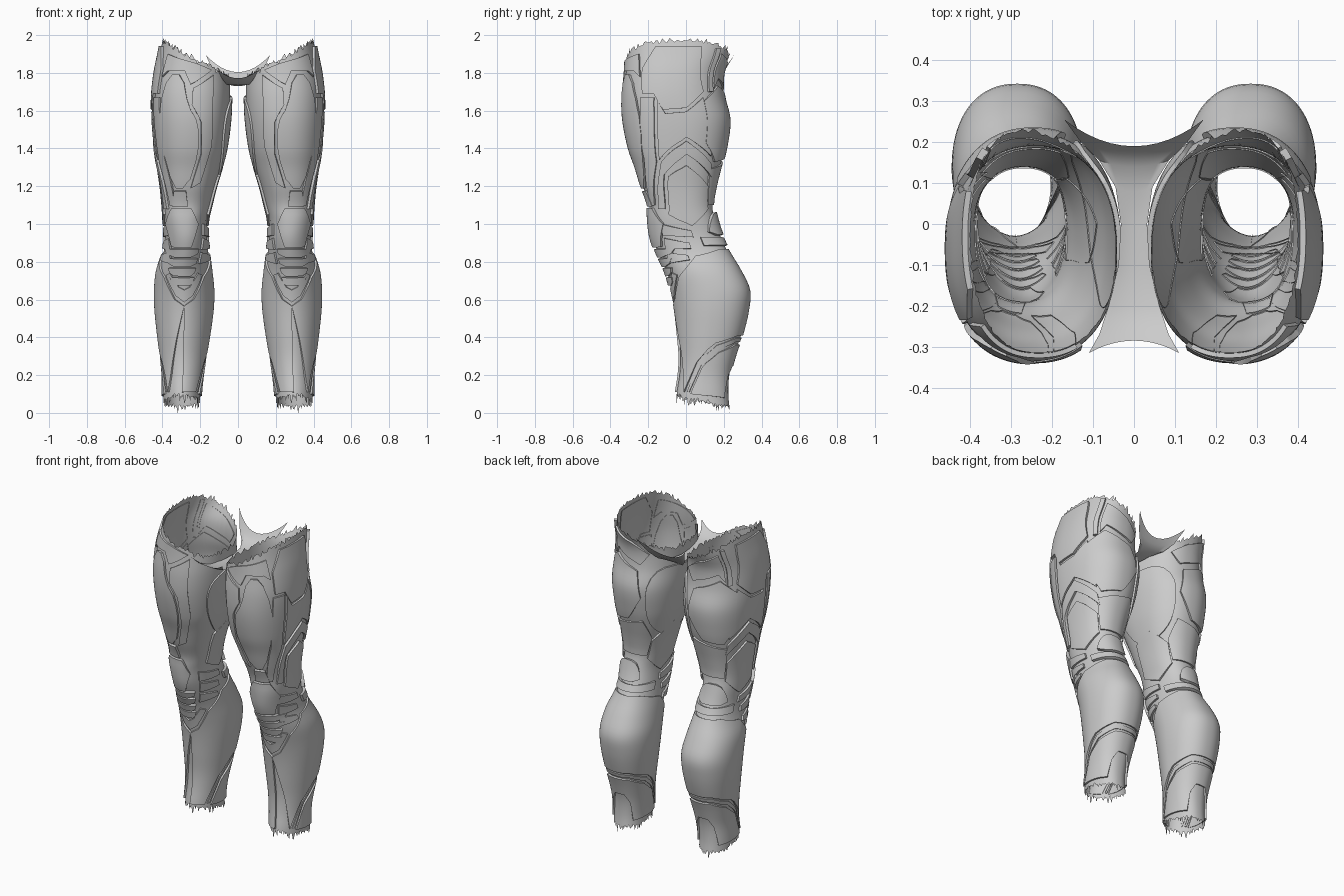
import bpy, bmesh, random
from math import sin, cos, pi, radians, copysign
from mathutils import Vector
from functools import lru_cache

if "Cube" in bpy.data.objects:
    bpy.data.objects.remove(bpy.data.objects["Cube"])
random.seed(4)

# leg silhouette: z, inner x, outer x, front y, back y
LEG = [(0, .195, .40, -.06, .24), (.1, .195, .40, -.055, .23), (.2, .185, .40, -.04, .235),
       (.3, .17, .41, -.035, .26), (.42, .15, .425, -.045, .30), (.55, .133, .438, -.06, .33),
       (.65, .13, .44, -.08, .335), (.75, .14, .43, -.11, .29), (.85, .152, .40, -.155, .23),
       (.93, .158, .39, -.183, .19), (1.02, .158, .395, -.195, .16), (1.1, .14, .40, -.2, .145),
       (1.2, .115, .41, -.235, .16), (1.3, .085, .425, -.265, .185), (1.4, .06, .44, -.3, .21),
       (1.55, .04, .453, -.33, .228), (1.68, .035, .453, -.335, .2), (1.8, .04, .44, -.325, .2),
       (1.9, .05, .42, -.32, .24), (2.0, .06, .40, -.315, .27)]


@lru_cache(None)
def section(z):
    z = min(max(z, 0), 1.9999)
    i = max(k for k in range(len(LEG) - 1) if LEG[k][0] <= z)
    a, b = LEG[i], LEG[i + 1]
    p, q = LEG[max(i - 1, 0)], LEG[min(i + 2, len(LEG) - 1)]
    d = b[0] - a[0]
    u = (z - a[0]) / d
    out = []
    for k in range(1, 5):
        ma = (b[k] - p[k]) / (b[0] - p[0]) * d
        mb = (q[k] - a[k]) / (q[0] - a[0]) * d
        out.append((2*u**3 - 3*u*u + 1) * a[k] + (u**3 - 2*u*u + u) * ma
                   + (3*u*u - 2*u**3) * b[k] + (u**3 - u*u) * mb)
    return out


def pos(t, z):
    xi, xo, yf, yb = section(round(z, 5))
    c, s = cos(t), sin(t)
    p = .88
    if s < 0:  # shins are narrower towards the front
        p += .2 * min(max((1.05 - z) / .2, 0), 1)
    return Vector(((xi + xo) / 2 + (xo - xi) / 2 * copysign(abs(c) ** p, c),
                   (yf + yb) / 2 + (yb - yf) / 2 * copysign(abs(s) ** p, s), z))


def surf(t, z, off):
    n = (pos(t + .03, z) - pos(t - .03, z)).cross(pos(t, z + .005) - pos(t, z - .005))
    return pos(t, z) + n.normalized() * off


VIEWS = {'f': (-180, 0), 'b': (0, 180), 'r': (-90, 173 - 83), 'l': (90, 270)}


def angle(view, h, z):
    """Angle round the leg of a point read off the front, back, right or left (inner) view."""
    if view == 'a':
        return radians(h)
    lo, hi = VIEWS[view]
    axis = 0 if view in 'fb' else 1
    return min((radians(lo + (hi - lo) * k / 240) for k in range(241)),
               key=lambda t: abs(pos(t, z)[axis] - h))


def finish(name, bm, mirror=True):
    me = bpy.data.meshes.new(name)
    bm.to_mesh(me)
    bm.free()
    ob = bpy.data.objects.new(name, me)
    bpy.context.collection.objects.link(ob)
    bpy.ops.object.select_all(action='DESELECT')
    ob.select_set(True)
    bpy.context.view_layer.objects.active = ob
    bpy.ops.object.shade_smooth_by_angle(angle=radians(35))
    if mirror:
        ob.modifiers.new("Mirror", 'MIRROR').use_mirror_merge = False
    return ob


def plate(name, view, pts, h=.005, rounds=0):
    """Raised armour plate: outline wrapped onto the leg, with a rim going down to it."""
    pts = [(angle(view, a, z), z) for a, z in pts]
    for _ in range(rounds):
        pts = [(a[0] * w + b[0] * (1 - w), a[1] * w + b[1] * (1 - w))
               for a, b in zip(pts, pts[1:] + pts[:1]) for w in (.75, .25)]
    bm = bmesh.new()
    bm.faces.new([bm.verts.new((t, z, 0)) for t, z in pts])
    for axis, step in ((0, pi / 60), (1, .025)):
        vals = [p[axis] for p in pts]
        for k in range(int(min(vals) // step) + 1, int(max(vals) // step) + 1):
            co = Vector((0, 0, 0))
            no = Vector((0, 0, 0))
            co[axis], no[axis] = k * step, 1
            bmesh.ops.bisect_plane(bm, geom=bm.verts[:] + bm.edges[:] + bm.faces[:],
                                   dist=1e-5, plane_co=co, plane_no=no)
    rim = bmesh.ops.extrude_edge_only(bm, edges=[e for e in bm.edges if e.is_boundary])
    for v in rim['geom']:
        if isinstance(v, bmesh.types.BMVert):
            v.co.z = -1
    bmesh.ops.recalc_face_normals(bm, faces=bm.faces)
    if sum(f.normal.z * f.calc_area() for f in bm.faces) < 0:
        bmesh.ops.reverse_faces(bm, faces=bm.faces)
    for v in bm.verts:
        v.co = surf(v.co.x, v.co.y, h if v.co.z > -.5 else -.009)
    return finish(name, bm)


# torn, hollow under-suit of each leg
bm = bmesh.new()
N, M = 144, 90
cols = []
for i in range(N):
    t = 2 * pi * i / N
    top = 1.758 + .5 * pos(t, 1.85).x + random.uniform(-.014, .018)
    low = .09 - .2 * (pos(t, .1).y + .05) + random.choice((0, .015, -.015, -.04)) * random.random()
    cols.append([bm.verts.new(surf(t, low + (top - low) * (k / M), -.006)) for k in range(M + 1)])
for i in range(N):
    a, b = cols[i], cols[(i + 1) % N]
    for k in range(M):
        bm.faces.new((a[k], b[k], b[k + 1], a[k + 1]))
finish("leg_suit", bm)

# crotch saddle: y, z on the centre line, half width, y, z on the edge
bm = bmesh.new()
rows = []
for y, z, w, ye, ze in [(-.285, 1.77, .11, -.315, 1.815), (-.25, 1.75, .085, -.27, 1.77),
                        (-.2, 1.735, .062, -.2, 1.74), (-.1, 1.73, .038, -.1, 1.735),
                        (0, 1.73, .032, 0, 1.735), (.08, 1.735, .045, .09, 1.74),
                        (.14, 1.75, .085, .155, 1.755), (.17, 1.77, .13, .2, 1.80),
                        (.19, 1.80, .17, .255, 1.89)]:
    j = random.uniform(-.006, .006)
    rows.append([bm.verts.new((w * u, y + (ye - y) * u * u, z + j * (w > .1) + (ze - z) * u * u))
                 for u in [k / 6 for k in range(-6, 7)]])
for a, b in zip(rows, rows[1:]):
    for k in range(12):
        bm.faces.new((a[k], a[k + 1], b[k + 1], b[k]))
finish("crotch_saddle", bm, False)

# thigh, front
plate("thigh_front_plate", 'f', [(.29, 1.79), (.36, 1.79), (.41, 1.62), (.40, 1.42), (.34, 1.19),
                                 (.27, 1.19), (.21, 1.38), (.21, 1.53), (.26, 1.62)], .008, 1)
plate("thigh_inner_strap", 'f', [(.13, 1.79), (.24, 1.72), (.245, 1.63), (.195, 1.54), (.195, 1.37),
                                 (.25, 1.19), (.2, 1.22), (.14, 1.42), (.14, 1.6)])
plate("hip_front_plate", 'f', [(.14, 1.815), (.25, 1.86), (.37, 1.9), (.40, 1.78), (.37, 1.81),
                               (.28, 1.81), (.25, 1.74)])
plate("knee_link", 'f', [(.275, 1.175), (.335, 1.175), (.345, 1.095), (.265, 1.095)], .008)

# thigh, outer side
plate("hip_side_plate", 'r', [(-.16, 1.94), (-.23, 1.82), (-.23, 1.69), (-.17, 1.69), (-.12, 1.605),
                              (0, 1.615), (.09, 1.7), (.08, 1.94)], .008)
plate("thigh_side_plate", 'r', [(-.15, 1.655), (-.11, 1.585), (0, 1.595), (.09, 1.67), (.13, 1.5),
                                (.13, 1.36), (0, 1.46), (-.14, 1.34)])
plate("thigh_edge_strip", 'r', [(-.24, 1.67), (-.17, 1.67), (-.155, 1.33), (-.165, 1.1),
                                (-.185, 1.1), (-.22, 1.35)])
plate("knee_chevron", 'r', [(-.13, 1.33), (0, 1.44), (.13, 1.32), (.13, 1.25), (0, 1.37),
                            (-.115, 1.26), (-.11, 1.08), (-.145, 1.08)], .008)
for side, name in (('r', "outer"), ('l', "inner")):
    plate(f"knee_{name}_hexagon", side, [(-.095, 1.25), (0, 1.31), (.115, 1.2), (.115, 1.08),
                                         (.03, .99), (-.09, 1.05)], .006)
    # stacked slats beside the knee joint
    for i in range(3):
        z = 1.0 - .075 * i
        plate(f"knee_{name}_slat_{i}", side, [(-.13 + .015 * i, z), (.03 - .01 * i, z - .035 + .01 * i),
                                              (.04 - .01 * i, z - .07 + .015 * i), (-.12 + .015 * i, z - .06)], .006)

# thigh, back and inside
plate("hip_back_strip", 'a', [(40, 1.93), (47, 1.93), (49, 1.7), (42, 1.7)], .010)
plate("seat_plate", 'a', [(52, 1.9), (90, 1.84), (118, 1.77), (104, 1.7), (62, 1.77), (52, 1.72)])
plate("thigh_back_plate", 'a', [(33, 1.65), (60, 1.73), (100, 1.66), (110, 1.5), (88, 1.35),
                                (52, 1.33), (32, 1.43)], .008)
plate("thigh_inner_plate", 'a', [(120, 1.68), (180, 1.68), (212, 1.6), (212, 1.4), (185, 1.22),
                                 (140, 1.25), (115, 1.38)], .005, 2)
plate("thigh_lower_back_plate", 'a', [(45, 1.29), (88, 1.32), (112, 1.34), (132, 1.22), (125, 1.1),
                                      (55, 1.1)], .004)

# knee cap and the bands below it
plate("knee_cap", 'f', [(.25, 1.085), (.345, 1.085), (.375, 1.0), (.345, .88), (.25, .88),
                        (.215, 1.0)], .012)
for i in range(4):
    z, w = .868 - .05 * i, .085 - .008 * i
    plate(f"knee_band_{i}", 'f', [(.295 - w, z), (.295 + w, z), (.295 + w * .9, z - .025),
                                  (.335, z - .042), (.255, z - .042), (.295 - w * .9, z - .025)], .009)
plate("knee_back_pad", 'b', [(.21, .94), (.37, .94), (.36, 1.01), (.33, 1.06), (.25, 1.06),
                             (.22, 1.01)], .014, 1)
plate("knee_back_band", 'a', [(20, .93), (90, .925), (160, .93), (160, .885), (90, .885), (20, .885)], .010)

# calf shell wraps the whole lower leg; its edge sweeps down to the ankle
plate("calf_shell", 'a', [(-90, .565), (-70, .6), (-45, .72), (0, .83), (45, .865), (135, .865),
                          (180, .83), (225, .72), (250, .6), (270, .565), (270, .11), (225, .11),
                          (202, .27), (170, .37), (125, .41), (55, .41), (10, .37), (-22, .27),
                          (-45, .11)])
plate("shin_collar", 'a', [(-90, .585), (-72, .62), (-48, .73), (-58, .74), (-78, .665), (-90, .65),
                           (-102, .665), (-122, .74), (-132, .73), (-108, .62)], .003)
plate("calf_trim", 'a', [(-38, .11), (-16, .265), (13, .357), (56, .398), (124, .398), (167, .357),
                         (196, .265), (218, .11), (212, .11), (191, .255), (163, .335), (122, .375),
                         (58, .375), (17, .335), (-11, .255), (-32, .11)], .001)
plate("ankle_guard", 'a', [(-28, .1), (-8, .245), (20, .32), (60, .362), (120, .362), (160, .32),
                           (188, .245), (208, .1), (130, .08), (118, .2), (103, .25), (77, .25),
                           (62, .2), (50, .08)])
